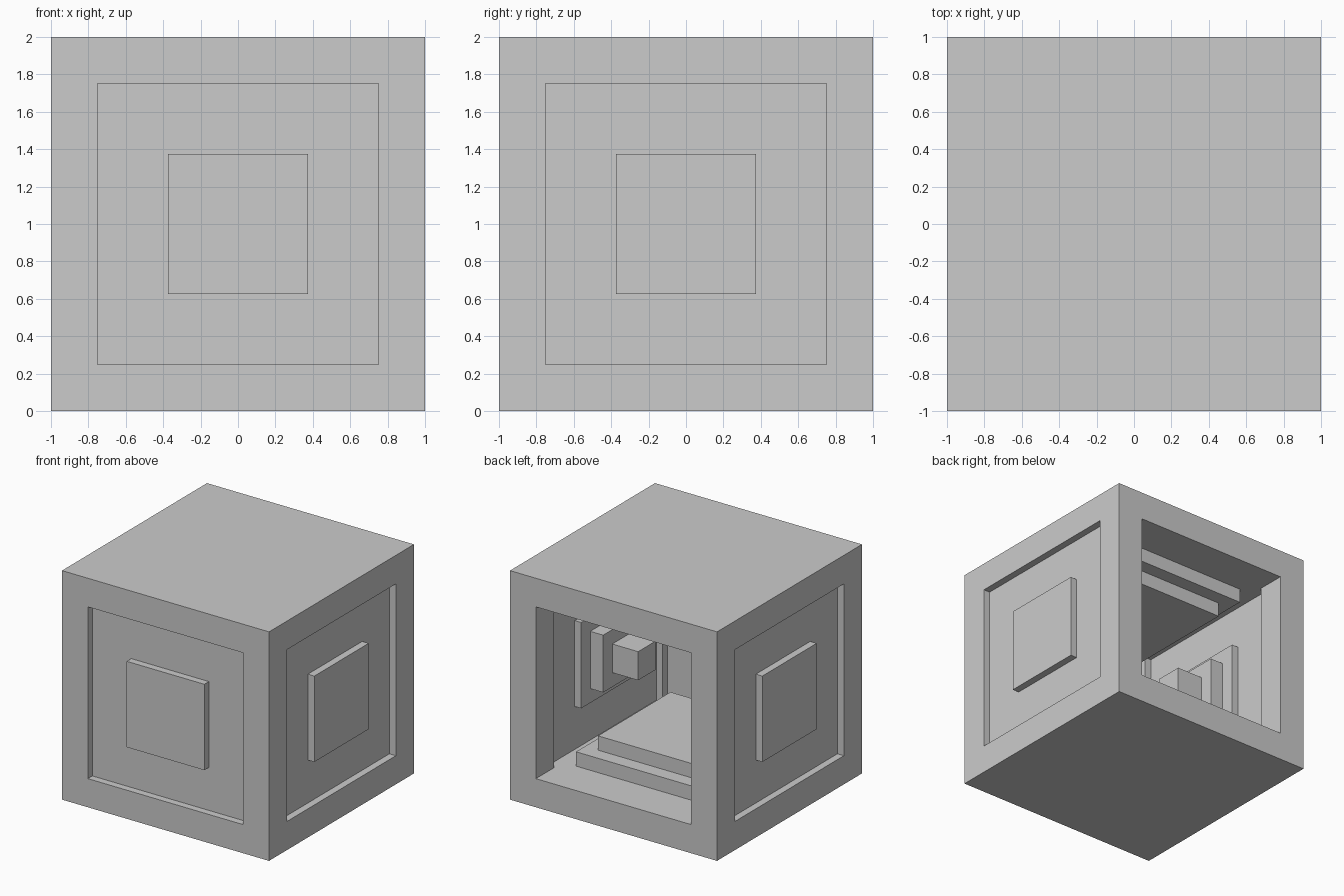
import bpy, bmesh
from math import pi
from mathutils import Matrix, Vector

if "Cube" in bpy.data.objects:
    bpy.data.objects.remove(bpy.data.objects["Cube"])


def new_object(name, bm):
    bmesh.ops.recalc_face_normals(bm, faces=bm.faces)
    mesh = bpy.data.meshes.new(name)
    bm.to_mesh(mesh)
    bm.free()
    obj = bpy.data.objects.new(name, mesh)
    bpy.context.collection.objects.link(obj)
    return obj


def box(name, lo, hi, turn=0.0):
    """Box between two corners, turned about the vertical axis."""
    lo, hi = Vector(lo), Vector(hi)
    bm = bmesh.new()
    bmesh.ops.create_cube(bm, size=1, matrix=Matrix.Rotation(turn, 4, 'Z')
                          @ Matrix.Translation((lo + hi) / 2)
                          @ Matrix.Diagonal((*(hi - lo), 1)))
    return new_object(name, bm)


# Outer frame: cube hollowed by a cross-shaped cutter, leaving floor, roof and corner posts
frame = box("frame", (-1, -1, 0), (1, 1, 2))
a, b = 0.75, 1.2
cross = [(a, a), (a, b), (-a, b), (-a, a), (-b, a), (-b, -a),
         (-a, -a), (-a, -b), (a, -b), (a, -a), (b, -a), (b, a)]
bm = bmesh.new()
face = bm.faces.new([bm.verts.new((x, y, 0.25)) for x, y in cross])
top = bmesh.ops.extrude_face_region(bm, geom=[face])["geom"]
bmesh.ops.translate(bm, vec=(0, 0, 1.5),
                    verts=[v for v in top if isinstance(v, bmesh.types.BMVert)])
cutter = new_object("frame_cutter", bm)
cutter.hide_render = True
mod = frame.modifiers.new("openings", 'BOOLEAN')
mod.operation, mod.solver, mod.object = 'DIFFERENCE', 'EXACT', cutter
bpy.context.view_layer.objects.active = frame
bpy.ops.object.modifier_apply(modifier=mod.name)
bpy.data.objects.remove(cutter)

# Three recessed wall panels, each with a stack of squares; the back stays open
# (half width, inner distance, outer distance) from the centre axis
layers = {"panel": (0.75, 0.8125, 0.9375),
          "outer_square": (0.375, 0.9375, 1.0),
          "inner_square": (0.375, 0.75, 0.8125),
          "inner_step": (0.25, 0.625, 0.75),
          "inner_cube": (0.125, 0.375, 0.625)}
for side, turn in (("front", 0), ("right", pi / 2), ("left", -pi / 2)):
    for part, (h, near, far) in layers.items():
        box(f"{side}_{part}", (-h, -far, 1 - h), (h, -near, 1 + h), turn)

# Stepped plinths on the floor and the ceiling
for i, h in enumerate((0.625, 0.5)):
    z = 0.25 + i * 0.125
    box(f"floor_step_{i + 1}", (-h, -h, z), (h, h, z + 0.125))
    box(f"ceiling_step_{i + 1}", (-h, -h, 2 - z - 0.125), (h, h, 2 - z))
